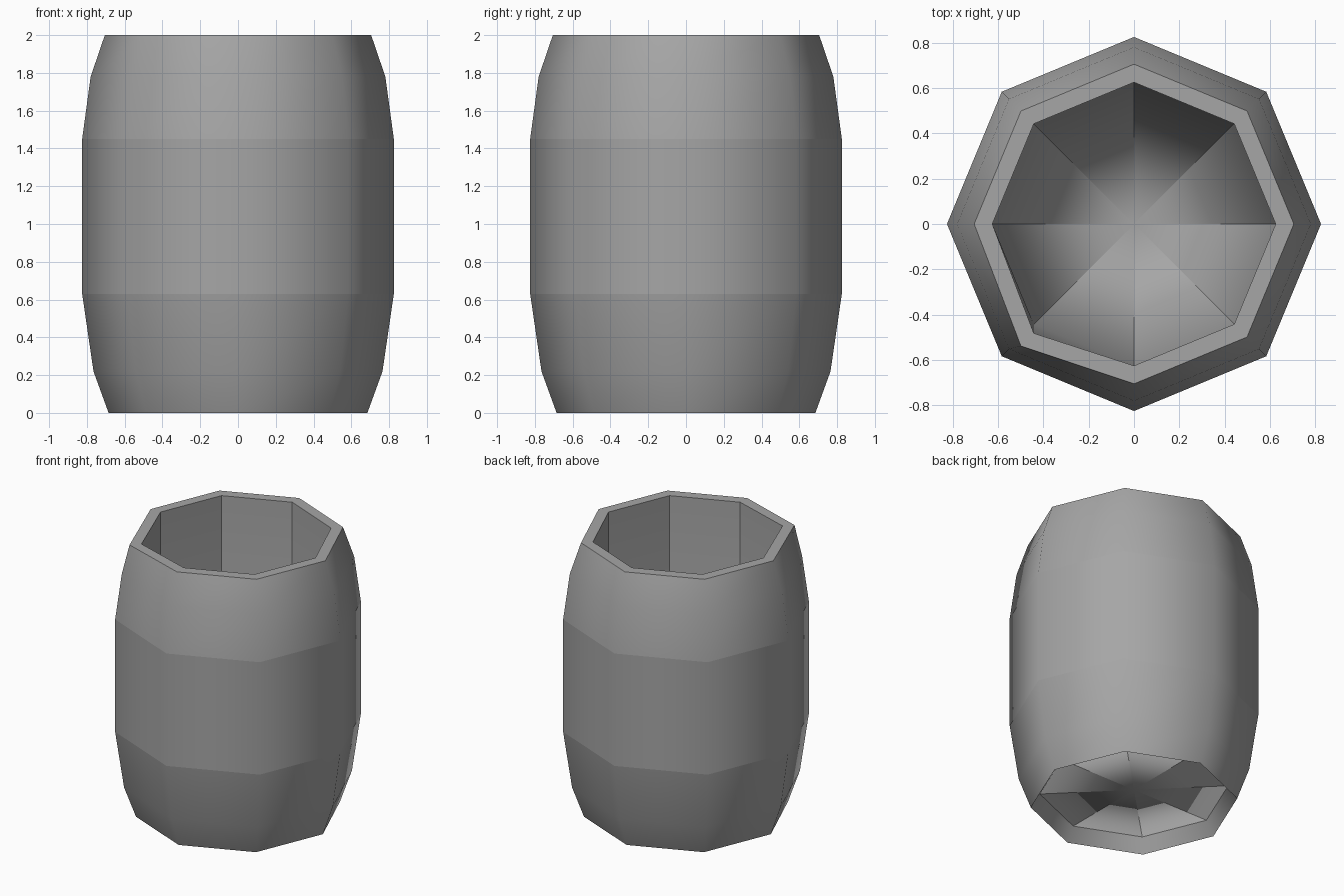
import bpy, bmesh
from math import cos, sin, pi

SIDES = 8

cube = bpy.data.objects.get("Cube")
if cube:
    bpy.data.objects.remove(cube, do_unlink=True)

grey = bpy.data.materials.new("plain grey")
grey.use_nodes = True
colour = (0.38, 0.38, 0.38, 1)
grey.diffuse_color = colour
grey.node_tree.nodes["Principled BSDF"].inputs["Base Color"].default_value = colour


def ring(bm, radius, z):
    verts = [bm.verts.new((radius * cos(2 * pi * i / SIDES),
                           radius * sin(2 * pi * i / SIDES), z))
             for i in range(SIDES)]
    if z == 2.0:
        verts[5].co.y -= 0.04    # the rim has one crooked corner
    return verts


def mark_sharp(bm, a, b):
    bm.edges.get((a, b)).smooth = False


def lathe(bm, section):
    """Stack rings of (radius, height, sharp loop) and bridge them."""
    rings = [ring(bm, r, z) for r, z, _ in section]
    for low, high in zip(rings, rings[1:]):
        for i in range(SIDES):
            j = (i + 1) % SIDES
            bm.faces.new((low[i], low[j], high[j], high[i]))
    for loop, (_, _, sharp) in zip(rings, section):
        if sharp:
            for i in range(SIDES):
                mark_sharp(bm, loop[i], loop[(i + 1) % SIDES])
    return rings


def finish(bm, name):
    for f in bm.faces:
        f.smooth = True
    mesh = bpy.data.meshes.new(name)
    bm.to_mesh(mesh)
    bm.free()
    mesh.materials.append(grey)
    obj = bpy.data.objects.new(name, mesh)
    bpy.context.collection.objects.link(obj)
    return obj


# Outer shell from the recessed underside edge up to the flat rim
shell = bmesh.new()
lathe(shell, [
    (0.625, 0.1, False),
    (0.685, 0.0, True),     # foot
    (0.765, 0.22, False),
    (0.825, 0.63, True),    # belly start
    (0.825, 1.45, True),    # belly end
    (0.78, 1.78, False),
    (0.705, 2.0, True),     # outer rim
    (0.625, 2.0, False),    # inner rim
])
finish(shell, "barrel_shell")

# Lining: straight inside wall and a floor of creased wedges
lining = bmesh.new()
top, bottom = lathe(lining, [(0.625, 2.0, False), (0.625, 0.1, False)])
centre = lining.verts.new((0, 0, 0.1))
for i in range(SIDES):
    lining.faces.new((bottom[i], bottom[(i + 1) % SIDES], centre))
for upper, lower in zip(top, bottom):
    mark_sharp(lining, upper, lower)
    mark_sharp(lining, lower, centre)
inside = finish(lining, "barrel_lining")

# Let the tall staves dominate the shading where they meet the floor
weighted = inside.modifiers.new("stave shading", "WEIGHTED_NORMAL")
weighted.mode = "FACE_AREA"
weighted.keep_sharp = True
